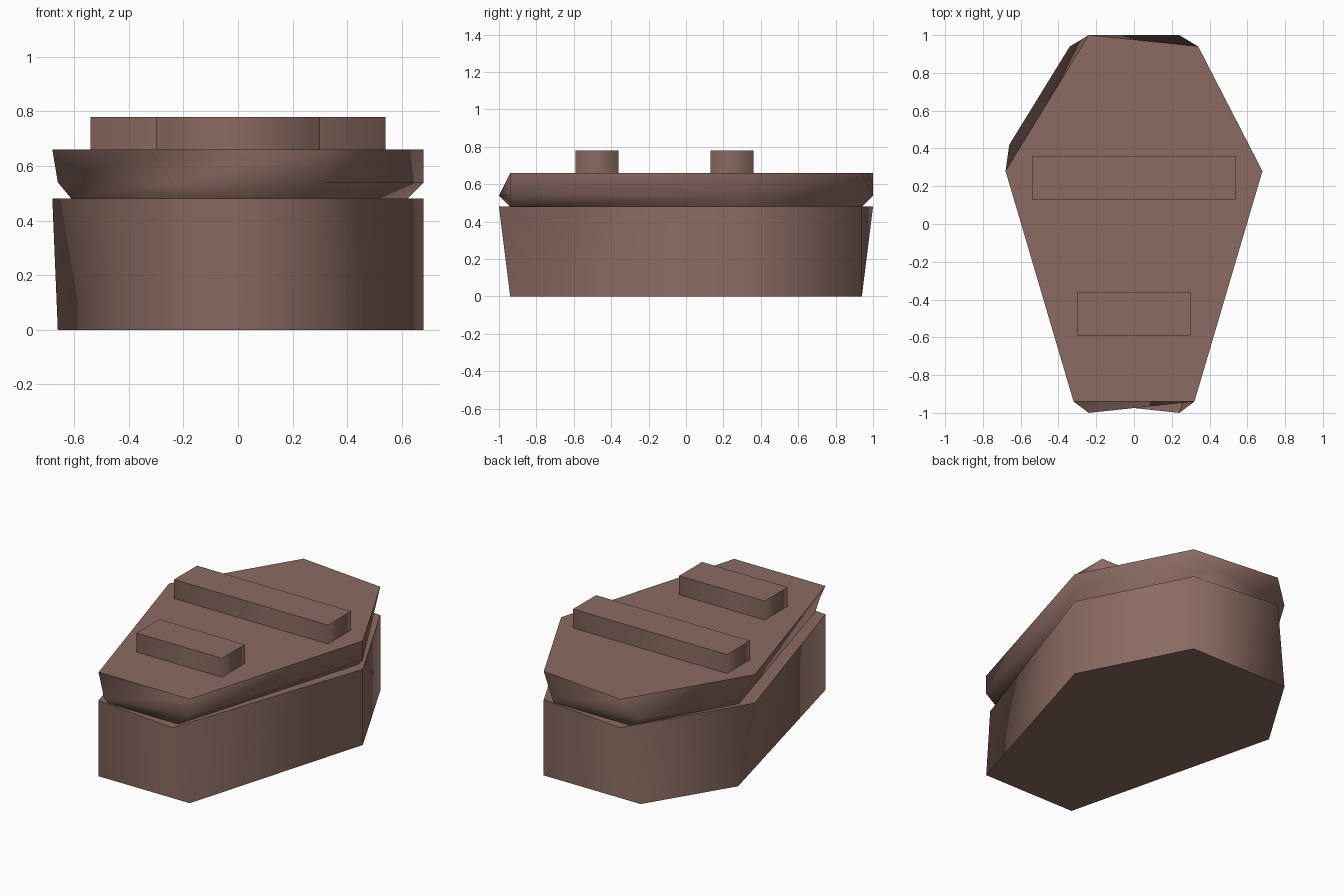
import bpy, bmesh

if "Cube" in bpy.data.objects:
    bpy.data.objects.remove(bpy.data.objects["Cube"])

brown = bpy.data.materials.new("brown wood")
brown.diffuse_color = (0.26, 0.148, 0.122, 1)
brown.use_nodes = True
brown.node_tree.nodes["Principled BSDF"].inputs["Base Color"].default_value = brown.diffuse_color


def loft(name, rings):
    """Stack of (z, outline) rings, smooth around the walls, flat at both ends."""
    bm = bmesh.new()
    loops = [[bm.verts.new((x, y, z)) for x, y in pts] for z, pts in rings]
    n = len(loops[0])
    for lo, hi in zip(loops, loops[1:]):
        for i in range(n):
            j = (i + 1) % n
            bm.faces.new((lo[i], lo[j], hi[j], hi[i])).smooth = True
    bm.faces.new(loops[0][::-1])
    bm.faces.new(loops[-1])
    bmesh.ops.recalc_face_normals(bm, faces=bm.faces)
    # crisp rims where walls meet the flat caps
    for e in bm.edges:
        if any(not f.smooth for f in e.link_faces):
            e.smooth = False
    me = bpy.data.meshes.new(name)
    bm.to_mesh(me)
    bm.free()
    me.materials.append(brown)
    ob = bpy.data.objects.new(name, me)
    bpy.context.collection.objects.link(ob)
    return ob


# Outline order: back left, left, front left, front right, right, back right
# Casket body: slightly irregular six-sided box
loft("casket_body", [
    (0.00, [(-.34, .94), (-.66, .42), (-.32, -.94), (.32, -.94), (.68, .28), (.34, .94)]),
    (0.48, [(-.24, 1.0), (-.68, .28), (-.32, -.94), (.24, -1.0), (.68, .28), (.34, .94)]),
])

# Lid: narrow foot, wide rim, flat top
loft("casket_lid", [
    (0.48, [(-.27, .94), (-.61, .34), (-.25, -.94), (.24, -.94), (.62, .32), (.27, .94)]),
    (0.54, [(-.34, .94), (-.66, .42), (-.24, -1.0), (.32, -.94), (.68, .28), (.24, 1.0)]),
    (0.66, [(-.24, 1.0), (-.68, .28), (-.32, -.94), (.32, -.94), (.68, .28), (.34, .94)]),
])

# Two raised cross planks on the lid
for name, w, y0, y1 in (("long_plank", .54, .13, .36), ("short_plank", .30, -.59, -.36)):
    rect = [(-w, y0), (w, y0), (w, y1), (-w, y1)]
    loft(name, [(0.65, rect), (0.78, rect)])
